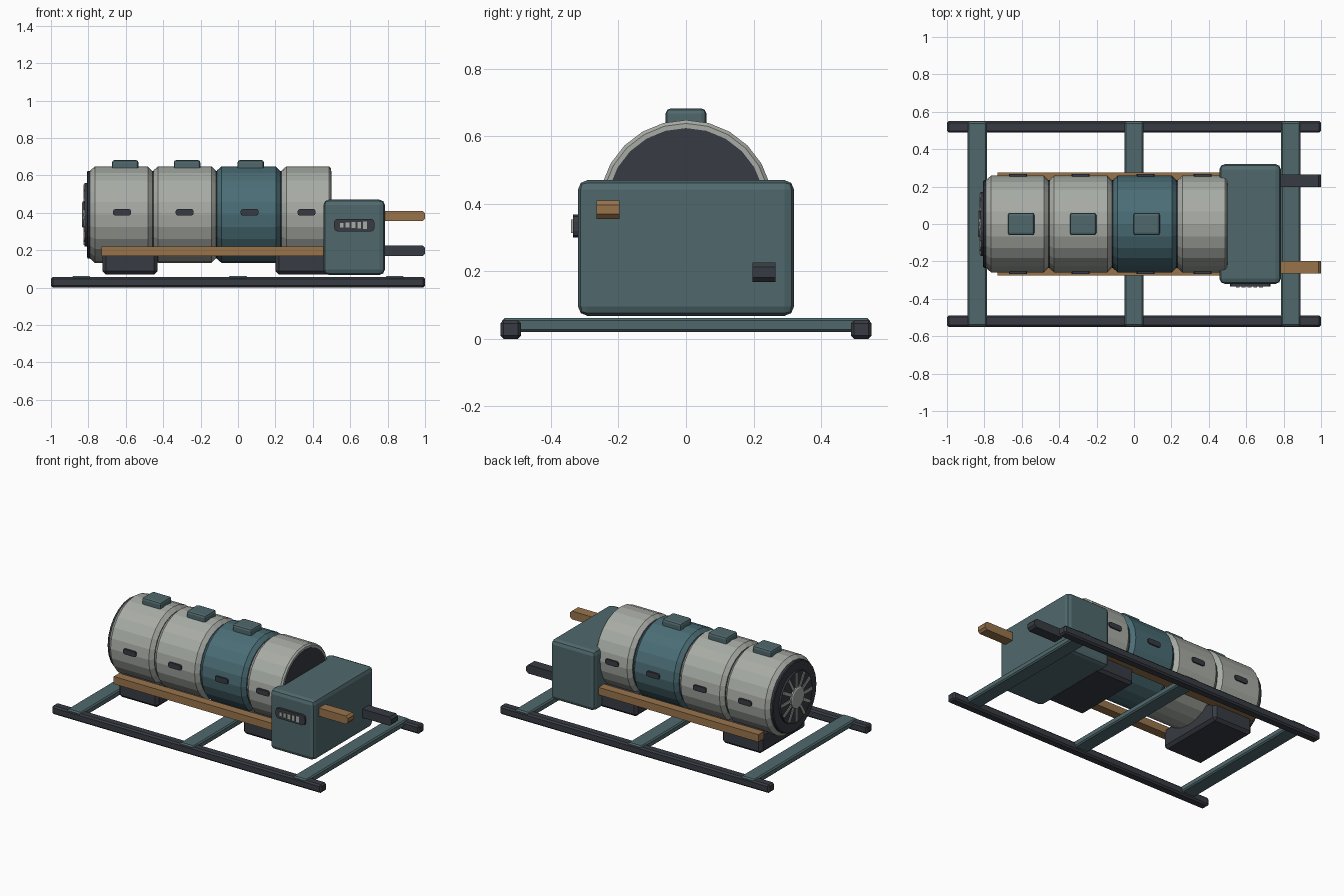
import bpy, bmesh, math
from mathutils import Matrix, Vector

cube = bpy.data.objects.get("Cube")
if cube:
    bpy.data.objects.remove(cube, do_unlink=True)


def material(name, rgb):
    mat = bpy.data.materials.new(name)
    mat.use_nodes = True
    col = [((c / 255 + 0.055) / 1.055) ** 2.4 for c in rgb] + [1]
    mat.diffuse_color = col
    mat.node_tree.nodes["Principled BSDF"].inputs["Base Color"].default_value = col
    return mat


GREY = material("pale grey", (168, 172, 165))
TEAL = material("slate teal", (80, 105, 109))
BLUE = material("deep teal", (74, 109, 117))
DARK = material("charcoal", (55, 59, 66))
WOOD = material("tan brown", (152, 116, 75))


def finish(name, bm, mat):
    bmesh.ops.recalc_face_normals(bm, faces=bm.faces)
    mesh = bpy.data.meshes.new(name)
    bm.to_mesh(mesh)
    bm.free()
    mesh.materials.append(mat)
    ob = bpy.data.objects.new(name, mesh)
    bpy.context.collection.objects.link(ob)
    return ob


def box(name, xs, ys, zs, mat, bevel=0.0, segments=1, axis=None):
    """Box between limits; bevel all edges, or only those along one axis."""
    bm = bmesh.new()
    bmesh.ops.create_cube(bm, size=1)
    for v in bm.verts:
        v.co = [a + (b - a) * (c + 0.5) for (a, b), c in zip((xs, ys, zs), v.co)]
    if bevel:
        edges = [e for e in bm.edges if axis is None or
                 abs((e.verts[0].co - e.verts[1].co)[axis]) > 1e-5]
        bmesh.ops.bevel(bm, geom=edges, offset=bevel, segments=segments,
                        profile=0.5, affect='EDGES')
    return finish(name, bm, mat)


DRUM_Z, DRUM_R, SIDES = 0.39, 0.258, 24


def lathe(name, profile, mat):
    """Closed solid turned about the drum's lengthwise axis."""
    bm = bmesh.new()
    rings = []
    for x, r in profile:
        rings.append([bm.verts.new((x, r * math.sin(math.tau * i / SIDES),
                                    DRUM_Z + r * math.cos(math.tau * i / SIDES)))
                      for i in range(SIDES)])
    for a, b in zip(rings, rings[1:]):
        for i in range(SIDES):
            j = (i + 1) % SIDES
            bm.faces.new((a[i], a[j], b[j], b[i]))
    bm.faces.new(rings[0])
    bm.faces.new(rings[-1])
    return finish(name, bm, mat)


# Base frame: two long skids and three cross beams
for side, s in (("front", -1), ("back", 1)):
    box(side + "_skid", (-1, 1), sorted((s * 0.488, s * 0.55)), (0, 0.056), DARK, 0.01)
for label, x in (("right", -0.838), ("middle", 0), ("left", 0.838)):
    box(label + "_cross_beam", (x - 0.052, x + 0.052), (-0.545, 0.545),
        (0.02, 0.062), TEAL, 0.008)

# Drum sections around a dark core
lathe("drum_core", [(-0.79, 0.234), (0.499, 0.234)], DARK)
sections = [(-0.79, -0.457, GREY), (-0.453, -0.117, GREY),
            (-0.113, 0.227, BLUE), (0.233, 0.497, GREY)]
for n, (a, b, mat) in enumerate(sections, 1):
    end = 0.01 if n == 4 else 0.025
    lathe(f"drum_section_{n}", [(a, DRUM_R - 0.022), (a + 0.025, DRUM_R),
                                (b - end, DRUM_R), (b, DRUM_R - end)], mat)

# Top hatches
for n, x in enumerate((-0.603, -0.272, 0.068), 1):
    box(f"hatch_{n}", (x - 0.071, x + 0.071), (-0.06, 0.06), (0.61, 0.682),
        TEAL, 0.014, 2)

# Side features, mirrored front and back
for side, s in (("front", -1), ("back", 1)):
    for n, x in enumerate((-0.62, -0.285, 0.062, 0.367), 1):
        box(f"{side}_vent_{n}", (x - 0.048, x + 0.048), sorted((s * 0.24, s * 0.266)),
            (0.385, 0.42), DARK, 0.012, 2, axis=1)
    box(side + "_side_rail", (-0.73, 0.47), sorted((s * 0.215, s * 0.275)),
        (0.17, 0.22), WOOD)

# Cradle blocks under the drum
for label, a, b in (("right", -0.725, -0.43), ("left", 0.2, 0.495)):
    box(label + "_cradle", (a, b), (-0.24, 0.24), (0.07, 0.21), DARK, 0.018)

# Fan on the end of the drum
lathe("fan_rim", [(-0.78, 0.234), (-0.803, 0.234), (-0.808, 0.228)], DARK)
lathe("fan_plate", [(-0.8, 0.17), (-0.82, 0.17)], DARK)
lathe("fan_hub", [(-0.815, 0.07), (-0.83, 0.07), (-0.835, 0.062)], GREY)
bm = bmesh.new()
SPOKES = 12
for i in range(SPOKES):
    turn = Matrix.Rotation(math.tau * i / SPOKES, 4, 'X')
    place = (Matrix.Translation((-0.821, 0, DRUM_Z)) @ turn
             @ Matrix.Translation((0, 0, 0.112)) @ Matrix.Diagonal((0.008, 0.02, 0.1, 1)))
    bmesh.ops.create_cube(bm, size=1, matrix=place)
finish("fan_spokes", bm, GREY)

# Control housing with its two protruding bars
box("housing", (0.457, 0.785), (-0.32, 0.32), (0.068, 0.47), TEAL, 0.028, 2)
box("wood_bar", (0.77, 1), (-0.265, -0.197), (0.355, 0.41), WOOD, 0.014, 1, axis=1)
box("dark_bar", (0.77, 1), (0.197, 0.265), (0.168, 0.226), DARK, 0.014, 1, axis=1)

# Gauge panel with rising bars
box("gauge_panel", (0.513, 0.73), (-0.335, -0.31), (0.3, 0.368), DARK, 0.02, 2, axis=1)
for n in range(5):
    x, h = 0.555 + n * 0.031, 0.012 + n * 0.002
    box(f"gauge_bar_{n + 1}", (x - 0.01, x + 0.01), (-0.34, -0.333),
        (0.334 - h, 0.334 + h), GREY)
